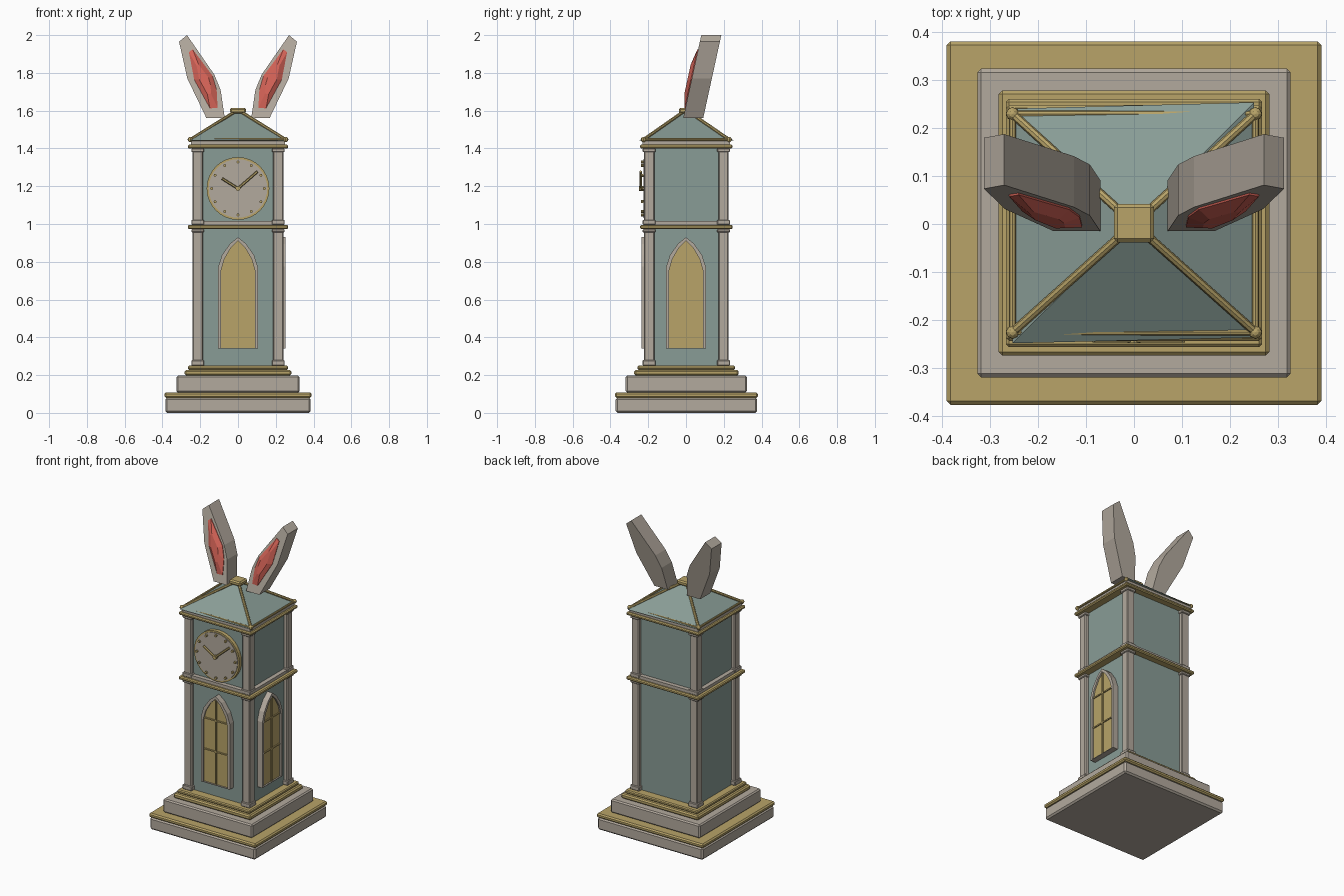
import bpy, bmesh, math
from mathutils import Vector, Matrix

if "Cube" in bpy.data.objects:
    bpy.data.objects.remove(bpy.data.objects["Cube"])


def material(name, rgb):
    m = bpy.data.materials.new(name)
    m.use_nodes = True
    m.diffuse_color = (*rgb, 1)
    m.node_tree.nodes["Principled BSDF"].inputs["Base Color"].default_value = (*rgb, 1)
    return m


STONE = material("warm grey stone", (0.45, 0.40, 0.34))
GOLD = material("old gold", (0.48, 0.37, 0.14))
TEAL = material("grey teal", (0.25, 0.335, 0.305))
PINK = material("ear pink", (0.66, 0.125, 0.095))
CY = 0.002  # depth centre of the tower


def finish(name, bm, mat, bevel=0, smooth=False):
    bmesh.ops.recalc_face_normals(bm, faces=bm.faces)
    if bevel:
        bmesh.ops.bevel(bm, geom=bm.edges[:], offset=bevel, segments=1, affect='EDGES')
    mesh = bpy.data.meshes.new(name)
    bm.to_mesh(mesh)
    bm.free()
    mesh.materials.append(mat)
    for p in mesh.polygons:
        p.use_smooth = smooth
    ob = bpy.data.objects.new(name, mesh)
    bpy.context.collection.objects.link(ob)
    return ob


def box(name, centre, half, z0, z1, mat, bevel=0):
    bm = bmesh.new()
    size = (half[0] * 2, half[1] * 2, z1 - z0)
    where = Matrix.Translation((centre[0], centre[1], (z0 + z1) / 2))
    bmesh.ops.create_cube(bm, size=1, matrix=where @ Matrix.Diagonal((*size, 1)))
    return finish(name, bm, mat, bevel)


def rod(name, a, b, r, mat, sides=8):
    a, b = Vector(a), Vector(b)
    d = b - a
    bm = bmesh.new()
    m = Matrix.Translation((a + b) / 2) @ d.to_track_quat('Z', 'Y').to_matrix().to_4x4()
    bmesh.ops.create_cone(bm, cap_ends=True, segments=sides, radius1=r, radius2=r,
                          depth=d.length, matrix=m)
    return finish(name, bm, mat)


def ball(name, p, r, mat):
    bm = bmesh.new()
    bmesh.ops.create_uvsphere(bm, u_segments=8, v_segments=6, radius=r,
                              matrix=Matrix.Translation(p))
    return finish(name, bm, mat)


def loft(name, loops, mat, closed=False):
    """Join equal point loops with quads; cap the ends, or close into a ring."""
    bm = bmesh.new()
    rows = [[bm.verts.new(p) for p in loop] for loop in loops]
    n = len(rows[0])
    pairs = list(zip(rows, rows[1:])) + ([(rows[-1], rows[0])] if closed else [])
    for r, s in pairs:
        for i in range(n):
            bm.faces.new((r[i], r[(i + 1) % n], s[(i + 1) % n], s[i]))
    if not closed:
        bm.faces.new(rows[0])
        bm.faces.new(rows[-1])
    return finish(name, bm, mat)


# Stepped plinth
for name, hx, hy, z0, z1, mat, bev in (
        ("ground_slab", .385, .375, 0, .08, STONE, .01),
        ("ground_slab_trim", .39, .378, .08, .108, GOLD, .008),
        ("plinth_step", .326, .321, .108, .197, STONE, .008),
        ("plinth_trim_lower", .282, .276, .197, .228, GOLD, .008),
        ("plinth_trim_upper", .266, .258, .228, .25, GOLD, .006),
        ("tower_body", .215, .2, .24, 1.44, TEAL, 0),
        ("middle_trim", .266, .245, .973, .995, GOLD, .006),
        ("middle_ledge", .243, .228, .995, 1.015, STONE, 0),
        ("top_trim", .266, .245, 1.4, 1.42, GOLD, .006),
        ("eave_ledge", .25, .232, 1.42, 1.44, STONE, 0)):
    box(name, (0, CY), (hx, hy), z0, z1, mat, bev)

# Corner columns with feet and caps
for sx in (-1, 1):
    for sy in (-1, 1):
        c = (sx * .213, CY + sy * .197)
        box("column", c, (.027, .027), .25, 1.4, STONE, .005)
        for z0, z1 in ((.25, .28), (.955, .973), (.995, 1.022), (1.38, 1.4)):
            box("column_collar", c, (.034, .034), z0, z1, STONE, .004)

# Hipped roof with gilded ridges, eaves, corner balls and cap
eave = [(-.253, -.248), (.249, -.236), (.25, .253), (-.25, .24)]
loft("roof", [[(x, y, 1.442) for x, y in eave],
              [(x * .03, CY + y * .03, 1.592) for x, y in eave]], TEAL)
corners = [(sx * .2525, CY + sy * .227, 1.447) for sx, sy in ((-1, -1), (1, -1), (1, 1), (-1, 1))]
for i, p in enumerate(corners):
    ball("corner_ball", p, .014, GOLD)
    rod("roof_ridge", p, (p[0] * .08, p[1] * .08, 1.592), .009, GOLD)
    rod("eave_rod", p, corners[(i + 1) % 4], .007, GOLD)
box("roof_cap", (0, CY), (.042, .04), 1.585, 1.615, GOLD, .008)


# Pointed windows on the front and on the left side
def arch(sx, sz, drop):
    half = [(.105, .34), (.105, .775), (.085, .835), (.043, .895)]
    pts = half + [(0, .93)] + [(-x, z) for x, z in reversed(half)]
    return [(x * sx, z - (drop if z > .5 else -sz)) for x, z in pts]


def window(place, wall, front):
    outer, inner = arch(1, 0, 0), arch(.85, .004, .02)
    at = lambda pts, d: [place(x, d, z) for x, z in pts]
    loft("window_frame", [at(outer, wall), at(outer, front), at(inner, front),
                          at(inner, wall)], STONE, closed=True)
    loft("window_pane", [at(inner, wall), at(inner, front - .01)], GOLD)
    bars = [(-.004, .004, .345, .9)] + [(-.085, .085, z - .004, z + .004) for z in (.56, .765)]
    for x0, x1, z0, z1 in bars:
        rect = [(x0, z0), (x1, z0), (x1, z1), (x0, z1)]
        loft("window_bar", [at(rect, wall), at(rect, front - .003)], GOLD)


window(lambda x, d, z: (x, -d, z), .195, .236)
window(lambda x, d, z: (d, x, z), .21, .252)

# Clock on the front
ZC = 1.188


def dial_point(angle, r, y):
    return (r * math.sin(angle), y, ZC + r * math.cos(angle))


rod("clock_rim", (0, -.19, ZC), (0, -.222, ZC), .166, GOLD, 32)
rod("clock_face", (0, -.2, ZC), (0, -.226, ZC), .155, STONE, 32)
for i in range(12):
    a = i * math.tau / 12
    rod("hour_mark", dial_point(a, .14, -.22), dial_point(a, .14, -.238), .008, GOLD)
for name, deg, length in (("hour_hand", -58, .1), ("minute_hand", 49, .137)):
    a = math.radians(deg)
    rod(name, dial_point(a, 0, -.24), dial_point(a, length, -.24), .007, GOLD, 6)
rod("clock_hub", (0, -.22, ZC), (0, -.248, ZC), .013, GOLD)

# Ears, leaning back, with raised pink linings
EAR = [(.07, 1.56), (.167, 1.56), (.268, 1.77), (.312, 1.965), (.27, 2.0), (.125, 1.79), (.092, 1.71)]
LINING = [(.108, 1.615), (.148, 1.612), (.232, 1.765), (.26, 1.91), (.24, 1.925), (.135, 1.785), (.113, 1.71)]


def lean(z):
    return -.015 + (z - 1.56) * .218


for side in (-1, 1):
    layer = lambda pts, d: [(side * x, lean(z) + d, z) for x, z in pts]
    loft("ear", [layer(EAR, 0), layer(EAR, .106)], STONE)
    mid = (.178, 1.765)
    crown = [(mid[0] + (x - mid[0]) * .5, mid[1] + (z - mid[1]) * .5) for x, z in LINING]
    loft("ear_lining", [layer(LINING, .01), layer(LINING, -.004), layer(crown, -.022)], PINK)
